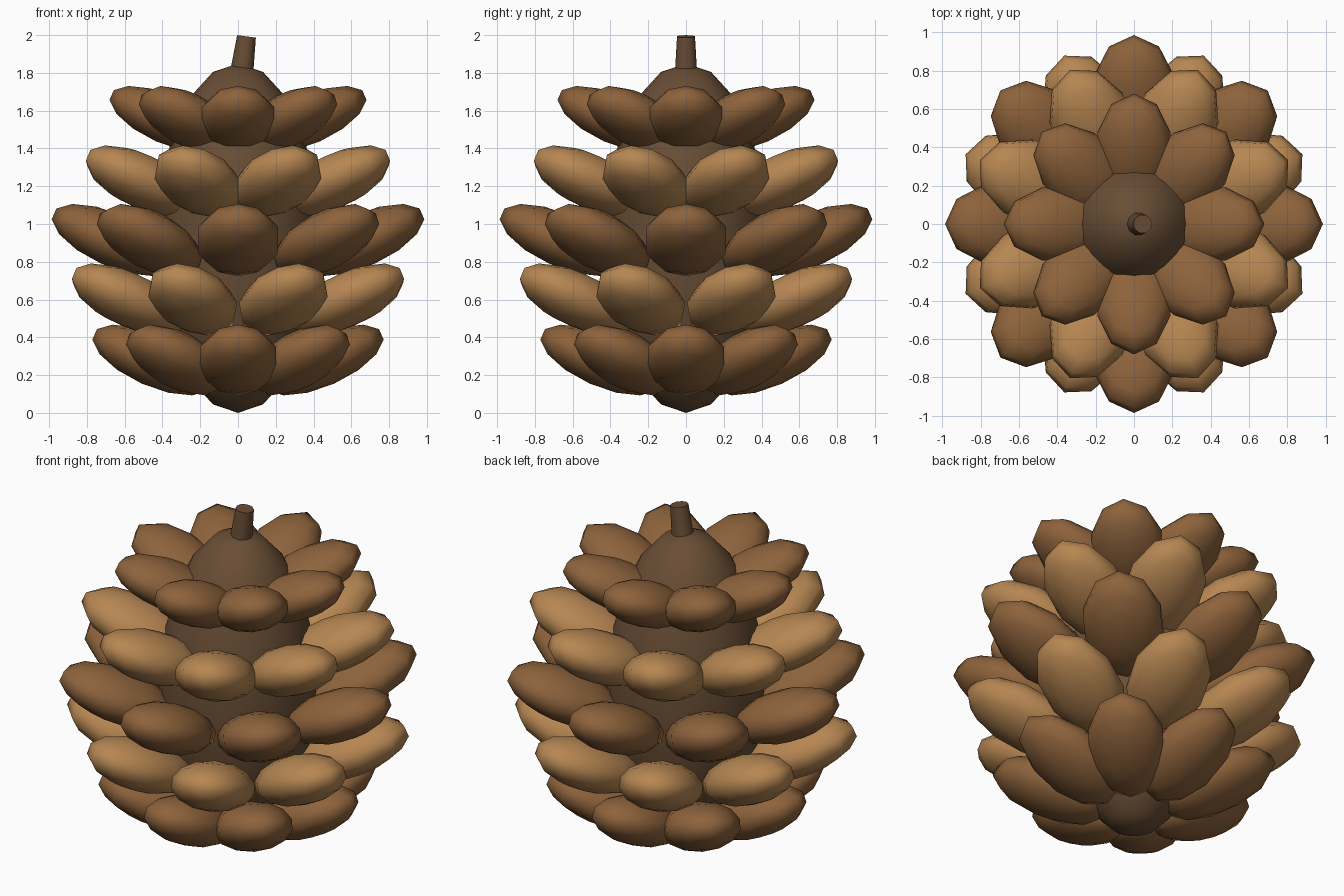
import bpy, bmesh
from math import radians, atan2, pi
from mathutils import Matrix, Vector

if "Cube" in bpy.data.objects:
    bpy.data.objects.remove(bpy.data.objects["Cube"])


def material(name, rgb):
    m = bpy.data.materials.new(name)
    m.diffuse_color = (*rgb, 1)
    m.use_nodes = True
    m.node_tree.nodes["Principled BSDF"].inputs["Base Color"].default_value = m.diffuse_color
    return m


DARK = material("dark_scale", (0.27, 0.125, 0.045))
LIGHT = material("light_scale", (0.47, 0.24, 0.085))
CORE = material("core_brown", (0.14, 0.075, 0.035))


def ellipsoid(name, segments, rings, size, mat):
    """Smooth UV-sphere mesh with a vertex row on its +x axis."""
    bm = bmesh.new()
    bmesh.ops.create_uvsphere(bm, u_segments=segments, v_segments=rings, radius=1)
    v = next(v for v in bm.verts if v.co.xy.length > 0.3)
    turn = Matrix.Rotation(-atan2(v.co.y, v.co.x), 4, 'Z')
    bm.transform(Matrix.Diagonal((*size, 1)) @ turn)
    for f in bm.faces:
        f.smooth = True
    mesh = bpy.data.meshes.new(name)
    bm.to_mesh(mesh)
    bm.free()
    mesh.materials.append(mat)
    return mesh


def place(name, mesh, matrix):
    ob = bpy.data.objects.new(name, mesh)
    bpy.context.collection.objects.link(ob)
    ob.matrix_world = matrix
    return ob


# core
place("core", ellipsoid("core", 20, 10, (0.43, 0.43, 0.925), CORE),
      Matrix.Translation((0, 0, 0.925)))

# rows of scales: outer reach, centre height, half width, size factor
rows = [(0.76, 0.28, 0.218, 0.98),
        (0.94, 0.60, 0.225, 1.0),
        (0.975, 0.915, 0.228, 1.0),
        (0.86, 1.225, 0.222, 1.0),
        (0.67, 1.555, 0.205, 0.92)]
TILT = Matrix.Rotation(radians(-24), 4, 'Y')
for r, (reach, z, width, k) in enumerate(rows):
    mesh = ellipsoid(f"scale_row_{r + 1}", 10, 7, (0.35 * k, width, 0.14 * k),
                     LIGHT if r % 2 else DARK)
    centre = Matrix.Translation((reach - 0.313 * k, 0, z))
    for i in range(8):
        spin = Matrix.Rotation((i + 0.5 * (r % 2)) * pi / 4, 4, 'Z')
        place(f"scale_{r + 1}_{i + 1}", mesh, spin @ centre @ TILT)

# stem, leaning slightly to +x
low, high = Vector((0.018, 0, 1.79)), Vector((0.045, 0, 1.993))
axis = high - low
bpy.ops.mesh.primitive_cone_add(vertices=10, radius1=0.062, radius2=0.05,
                                depth=axis.length, location=(low + high) / 2,
                                rotation=axis.to_track_quat('Z', 'Y').to_euler())
stem = bpy.context.object
stem.name = "stem"
stem.data.materials.append(CORE)
bpy.ops.object.shade_smooth_by_angle(angle=radians(40))
